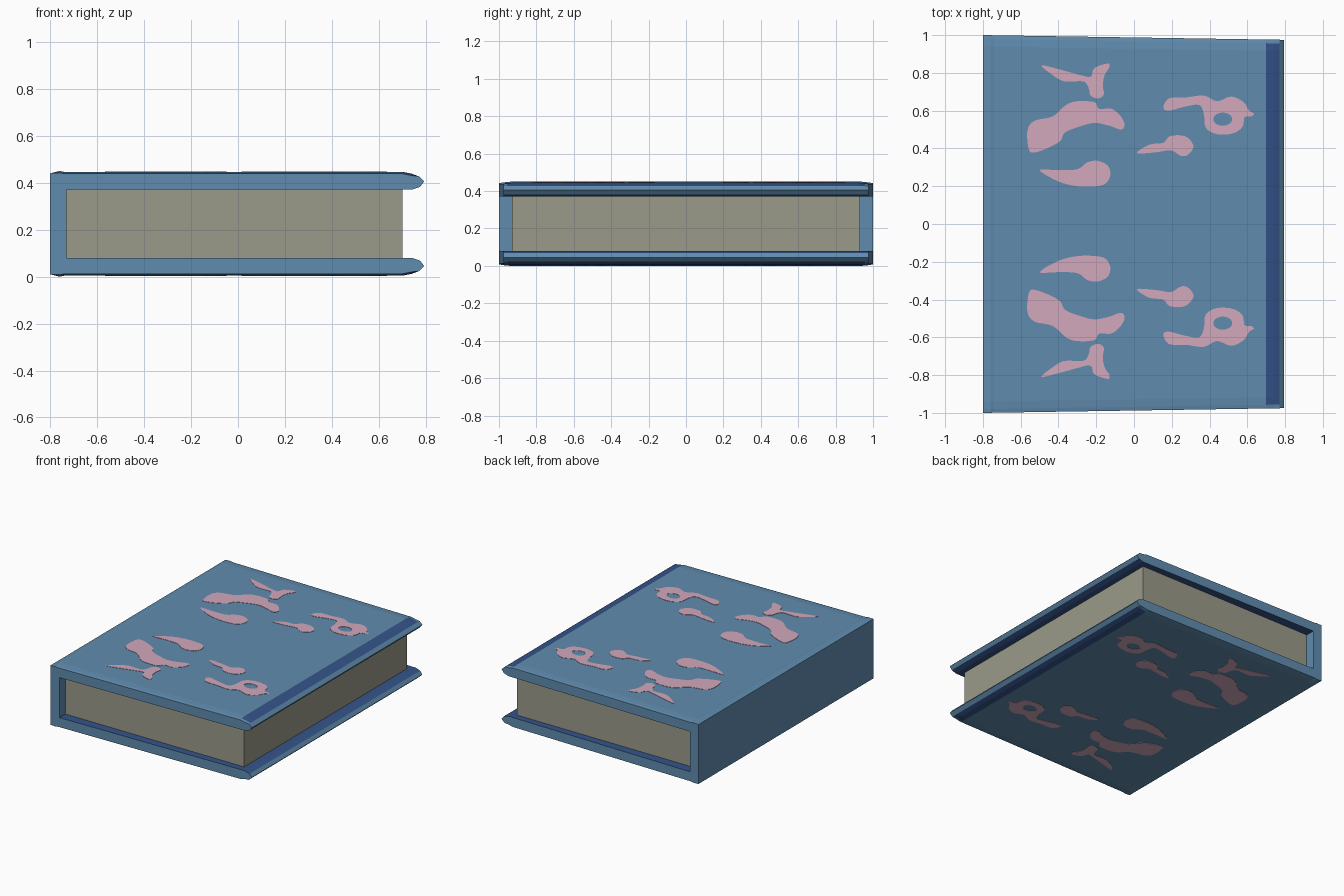
import bpy, bmesh, math

if "Cube" in bpy.data.objects:
    bpy.data.objects.remove(bpy.data.objects["Cube"])

HEIGHT = 0.45  # overall thickness; everything mirrors about its middle


def material(name, r, g, b):
    def lin(c):
        c /= 255
        return c / 12.92 if c <= 0.04045 else ((c + 0.055) / 1.055) ** 2.4
    m = bpy.data.materials.new(name)
    m.diffuse_color = (lin(r), lin(g), lin(b), 1)
    m.use_nodes = True
    m.node_tree.nodes["Principled BSDF"].inputs["Base Color"].default_value = m.diffuse_color
    return m


blue = material("cover blue", 96, 140, 175)
navy = material("dark navy", 52, 84, 138)
cream = material("page grey", 154, 154, 138)
pink = material("dusty pink", 210, 168, 188)


def add_object(name, mesh, mats):
    ob = bpy.data.objects.new(name, mesh)
    bpy.context.collection.objects.link(ob)
    for m in mats:
        mesh.materials.append(m)
    return ob


# Cover: C-shaped profile (upper half, mirrored) lofted along y, tapering to the fore edge
upper = [(-.73, .37), (.74, .37), (.775, .382), (.793, .405), (.77, .427), (.74, .438),
         (.70, .446), (-.74, .446), (-.76, .45), (-.80, .44)]
profile = upper + [(x, HEIGHT - z) for x, z in reversed(upper)]
navy_segments = {0, 1}         # inner lining
strip_segments = {4, 5}        # strip along the fore edge
stations = [(-1, .008), (-.98, .004), (-.94, 0), (.94, 0), (.98, .004), (1, .008)]

bm = bmesh.new()
rings = []
for s, drop in stations:
    ring = []
    for x, z in profile:
        if -.79 < x < .76:
            if z > .43:
                z -= drop
            elif z < .02:
                z += drop
        ring.append(bm.verts.new((x, s * (1 - .025 * (x + .8) / 1.6), z)))
    rings.append(ring)
n = len(profile)
for k in range(len(rings) - 1):
    for i in range(n):
        j = (i + 1) % n
        f = bm.faces.new((rings[k][i], rings[k][j], rings[k + 1][j], rings[k + 1][i]))
        half = min(i, n - 2 - i) if i < n - 1 else -1
        inner_station = 1 <= k <= len(rings) - 3
        if half in navy_segments or (half in strip_segments and inner_station):
            f.material_index = 1
bm.faces.new(rings[0])
bm.faces.new(rings[-1])
bmesh.ops.recalc_face_normals(bm, faces=bm.faces)
mesh = bpy.data.meshes.new("cover")
bm.to_mesh(mesh)
bm.free()
add_object("cover", mesh, [blue, navy])

# Page block
bm = bmesh.new()
bmesh.ops.create_cube(bm, size=1)
for v in bm.verts:
    v.co = (v.co.x * 1.43 - .015, v.co.y * 1.86, v.co.z * .294 + HEIGHT / 2)
mesh = bpy.data.meshes.new("pages")
bm.to_mesh(mesh)
bm.free()
add_object("pages", mesh, [cream])

# Blotch outlines
branch = [(-.49, .84), (-.40, .82), (-.29, .79), (-.23, .78), (-.21, .825), (-.14, .85),
          (-.13, .83), (-.155, .79), (-.165, .735), (-.16, .685), (-.19, .665),
          (-.23, .68), (-.24, .72), (-.27, .755), (-.37, .755), (-.44, .795)]
large = [(-.555, .39), (-.565, .49), (-.53, .545), (-.43, .57), (-.36, .63), (-.30, .65),
         (-.21, .645), (-.185, .61), (-.12, .61), (-.07, .57), (-.05, .525), (-.07, .50),
         (-.13, .52), (-.21, .535), (-.29, .515), (-.365, .485), (-.39, .44),
         (-.45, .405), (-.52, .38)]
drop_shape = [(-.50, .285), (-.40, .285), (-.30, .29), (-.25, .325), (-.195, .335),
              (-.14, .31), (-.125, .26), (-.15, .215), (-.20, .20), (-.30, .20), (-.40, .225)]
comma = [(.015, .375), (.08, .42), (.155, .43), (.19, .465), (.27, .465), (.315, .415),
         (.29, .37), (.25, .36), (.195, .39), (.12, .38)]
loop = [(.155, .615), (.185, .665), (.275, .67), (.37, .68), (.44, .65), (.515, .675),
        (.58, .645), (.61, .60), (.635, .585), (.62, .57), (.585, .565), (.575, .515),
        (.525, .48), (.44, .475), (.38, .51), (.37, .58), (.345, .63), (.265, .62), (.185, .60)]
hole = [(.47 + .05 * math.cos(a * math.pi / 4), .555 + .035 * math.sin(a * math.pi / 4))
        for a in range(8)]


def smooth(pts, steps=4):
    """Closed Catmull-Rom curve through the points."""
    out, m = [], len(pts)
    for i in range(m):
        p = [pts[(i + d) % m] for d in (-1, 0, 1, 2)]
        for s in range(steps):
            t = s / steps
            out.append(tuple(.5 * (2 * p[1][c] + (p[2][c] - p[0][c]) * t
                       + (2 * p[0][c] - 5 * p[1][c] + 4 * p[2][c] - p[3][c]) * t * t
                       + (3 * p[1][c] - p[0][c] - 3 * p[2][c] + p[3][c]) * t ** 3)
                       for c in (0, 1)))
    return out


def blotches(name, z):
    """Thin pink plates, repeated on both halves of a cover."""
    cu = bpy.data.curves.new(name, 'CURVE')
    cu.dimensions = '2D'
    cu.fill_mode = 'BOTH'
    cu.extrude = .002
    for shape in (branch, large, drop_shape, comma, loop, hole):
        pts = smooth(shape)
        for line in (pts, [(x, .03 - y) for x, y in reversed(pts)]):
            sp = cu.splines.new('POLY')
            sp.points.add(len(line) - 1)
            for p, (x, y) in zip(sp.points, line):
                p.co = (x, y, 0, 1)
            sp.use_cyclic_u = True
    tmp = bpy.data.objects.new(name + "_outline", cu)
    bpy.context.collection.objects.link(tmp)
    dg = bpy.context.evaluated_depsgraph_get()
    mesh = bpy.data.meshes.new_from_object(tmp.evaluated_get(dg))
    bpy.data.objects.remove(tmp)
    mesh.materials.clear()
    ob = add_object(name, mesh, [pink])
    ob.location.z = z


blotches("top_blotches", HEIGHT - .004)
blotches("bottom_blotches", .004)
